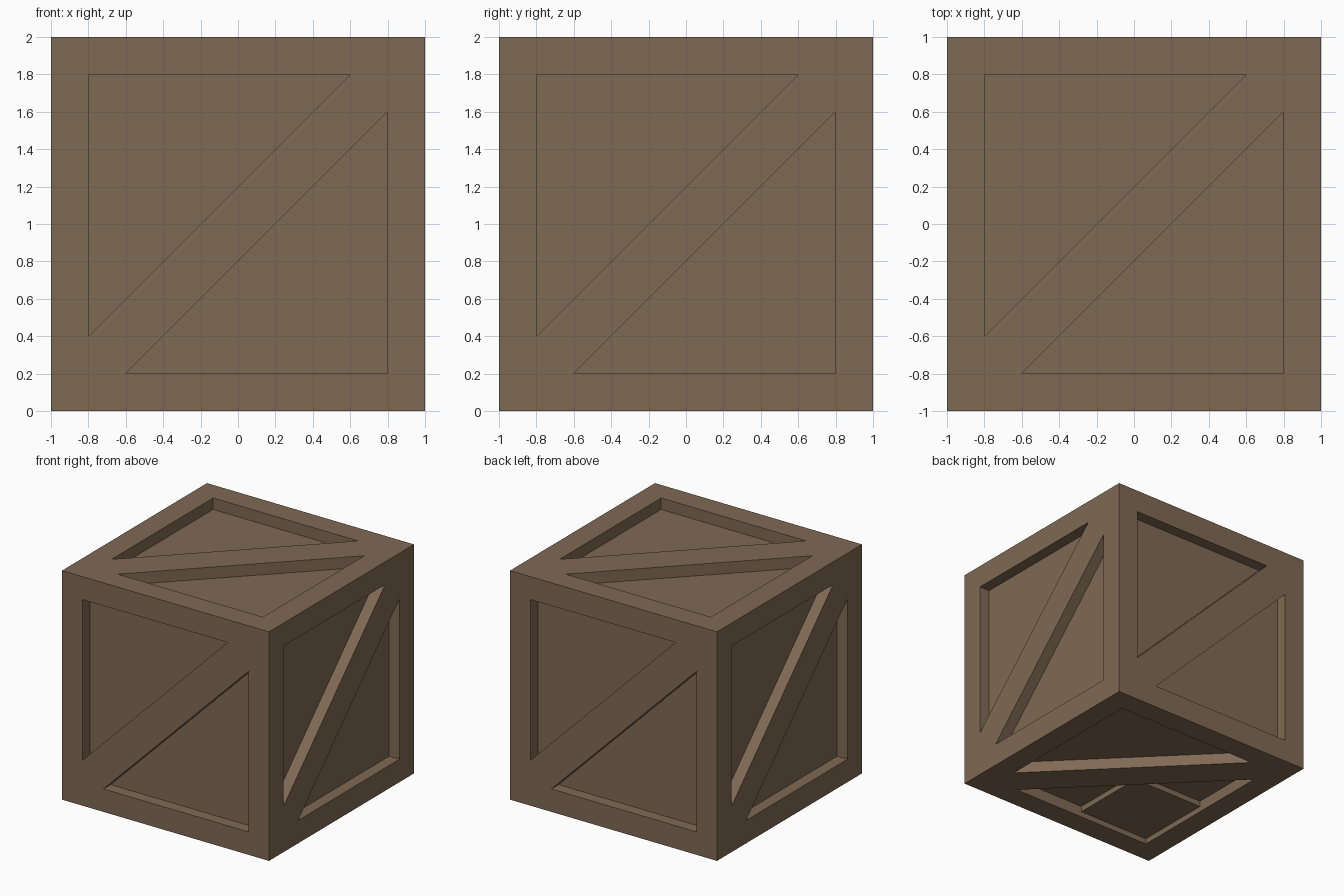
import bpy
import bmesh
from math import radians
from mathutils import Matrix, Vector

default = bpy.data.objects.get("Cube")
if default:
    bpy.data.objects.remove(default, do_unlink=True)

HALF = 1.0       # half the crate's side
FRAME = 0.2      # width of the border planks
DEPTH = 0.1      # how far the panels sit behind the frame
CENTRE = Matrix.Translation((0, 0, HALF))

wood = bpy.data.materials.new("brown_wood")
wood.use_nodes = True
colour = (0.215, 0.142, 0.087, 1)
wood.diffuse_color = colour
shader = wood.node_tree.nodes["Principled BSDF"]
shader.inputs["Base Color"].default_value = colour
shader.inputs["Roughness"].default_value = 0.9


def make_object(name, bm):
    bmesh.ops.recalc_face_normals(bm, faces=bm.faces[:])
    mesh = bpy.data.meshes.new(name)
    bm.to_mesh(mesh)
    bm.free()
    mesh.materials.append(wood)
    obj = bpy.data.objects.new(name, mesh)
    bpy.context.collection.objects.link(obj)
    return obj


def add_box(bm, low, high):
    low, high = Vector(low), Vector(high)
    placed = Matrix.Translation((low + high) / 2) @ Matrix.Diagonal((*(high - low), 1))
    bmesh.ops.create_cube(bm, size=1, matrix=placed)


def add_prism(bm, points, bottom, top, matrix):
    base = bm.faces.new([bm.verts.new((x, y, bottom)) for x, y in points])
    result = bmesh.ops.extrude_face_region(bm, geom=[base], use_keep_orig=True)
    raised = [g for g in result["geom"] if isinstance(g, bmesh.types.BMVert)]
    bmesh.ops.translate(bm, verts=raised, vec=(0, 0, top - bottom))
    bmesh.ops.transform(bm, matrix=matrix, verts=list(base.verts) + raised)


# Solid crate body
bm = bmesh.new()
add_box(bm, (-HALF, -HALF, 0), (HALF, HALF, 2 * HALF))
body = make_object("crate_body", bm)

# Triangular recesses either side of a diagonal brace, on all six sides
inner = HALF - FRAME
short = inner - FRAME
corner = [(-inner, inner), (-inner, -short), (short, inner)]
sides = [Matrix.Rotation(radians(a), 4, "X") for a in (0, 180)]
sides += [Matrix.Rotation(radians(a), 4, "Z") @ Matrix.Rotation(radians(90), 4, "X")
          for a in (0, 90, 180, 270)]
bm = bmesh.new()
for side in sides:
    for sign in (1, -1):
        triangle = [(sign * x, sign * y) for x, y in corner]
        add_prism(bm, triangle, HALF - DEPTH, HALF + DEPTH, CENTRE @ side)
cutter = make_object("recess_cutter", bm)
cutter.hide_render = True

cut = body.modifiers.new("recesses", "BOOLEAN")
cut.operation = "DIFFERENCE"
cut.solver = "EXACT"
cut.object = cutter
graph = bpy.context.evaluated_depsgraph_get()
carved = bpy.data.meshes.new_from_object(body.evaluated_get(graph))
body.modifiers.clear()
body.data = carved
bpy.data.objects.remove(cutter, do_unlink=True)

# Square block lying in one of the underside recesses
bm = bmesh.new()
add_box(bm, (-inner, -inner, DEPTH / 2), (-DEPTH, -DEPTH, DEPTH))
make_object("underside_block", bm)
